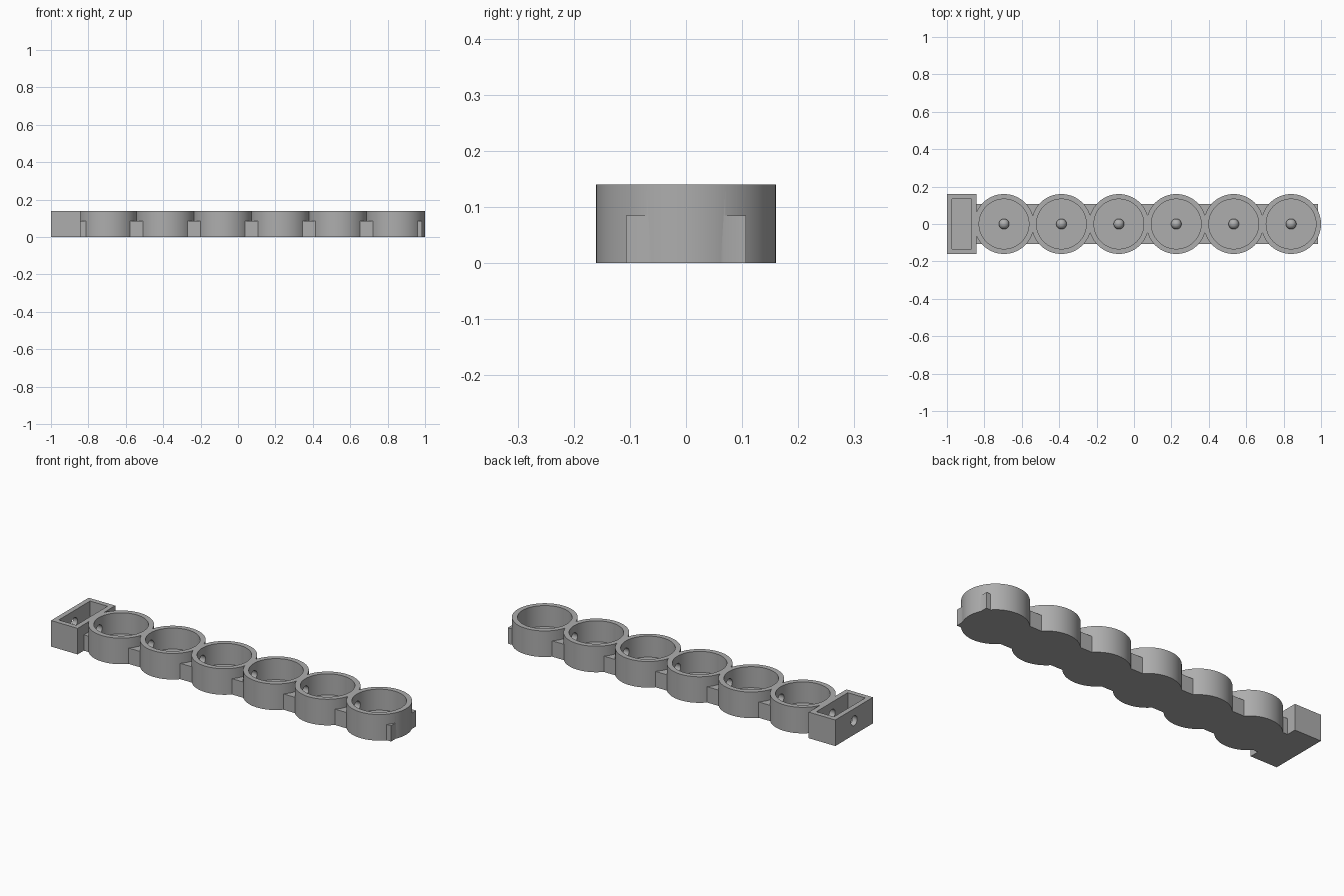
import bpy
import math

old = bpy.data.objects.get("Cube")
if old:
    bpy.data.objects.remove(old, do_unlink=True)

# Main dimensions
HEIGHT, WALL, RADIUS = 0.14, 0.027, 0.16
PITCH, CUPS = 0.307, 6
BOX_LEFT, BOX_RIGHT = -1.0, -0.842
BEAM_END = 0.985
HOLE_Z, HOLE_R = 0.075, 0.026
centres = [1 - RADIUS - PITCH * i for i in reversed(range(CUPS))]

grey = bpy.data.materials.new("plain grey")
grey.use_nodes = True
colour = (0.42, 0.42, 0.42, 1)
grey.diffuse_color = colour
grey.node_tree.nodes["Principled BSDF"].inputs["Base Color"].default_value = colour


def finish(name):
    ob = bpy.context.object
    ob.name = name
    ob.data.materials.append(grey)
    return ob


def block(name, x0, x1, half_y, z0, z1):
    bpy.ops.mesh.primitive_cube_add(size=1, location=((x0 + x1) / 2, 0, (z0 + z1) / 2))
    ob = finish(name)
    ob.scale = (x1 - x0, 2 * half_y, z1 - z0)
    bpy.ops.object.transform_apply(location=True, rotation=True, scale=True)
    return ob


def drum(name, x, radius, z0, z1):
    bpy.ops.mesh.primitive_cylinder_add(vertices=96, radius=radius, depth=z1 - z0,
                                        location=(x, 0, (z0 + z1) / 2))
    return finish(name)


def combine(target, other, operation):
    """Apply a boolean and discard the helper."""
    mod = target.modifiers.new(operation.lower(), "BOOLEAN")
    mod.operation, mod.solver, mod.object = operation, "EXACT", other
    bpy.context.view_layer.objects.active = target
    bpy.ops.object.modifier_apply(modifier=mod.name)
    bpy.data.objects.remove(other, do_unlink=True)


# Solid shape: low connecting beam, row of drums, square end box
body = block("cup_strip", BOX_RIGHT - WALL / 2, BEAM_END, 0.107, 0, 0.085)
for x in centres:
    combine(body, drum("cup", x, RADIUS, 0, HEIGHT), "UNION")
combine(body, block("end_box", BOX_LEFT, BOX_RIGHT, RADIUS, 0, HEIGHT), "UNION")

# Hollow out the cups and the end box
for x in centres:
    combine(body, drum("cup_cavity", x, RADIUS - WALL, WALL, HEIGHT + 0.1), "DIFFERENCE")
combine(body, block("box_cavity", BOX_LEFT + WALL, BOX_RIGHT - WALL,
                    RADIUS - WALL, WALL, HEIGHT + 0.1), "DIFFERENCE")

# Wire channel through every wall but the far one
start, end = BOX_LEFT - 0.1, centres[-1]
bpy.ops.mesh.primitive_cylinder_add(vertices=40, radius=HOLE_R, depth=end - start,
                                    location=((start + end) / 2, 0, HOLE_Z),
                                    rotation=(0, math.pi / 2, 0))
combine(body, finish("wire_channel"), "DIFFERENCE")


def smooth(ob):
    bpy.ops.object.select_all(action="DESELECT")
    ob.select_set(True)
    bpy.context.view_layer.objects.active = ob
    bpy.ops.object.shade_smooth_by_angle(angle=math.radians(30))


smooth(body)

# Small round bead on each cup floor
for i, x in enumerate(centres):
    bpy.ops.mesh.primitive_uv_sphere_add(segments=32, ring_count=16, radius=0.028,
                                         location=(x, 0, WALL + 0.01))
    smooth(finish(f"bead_{i + 1}"))
